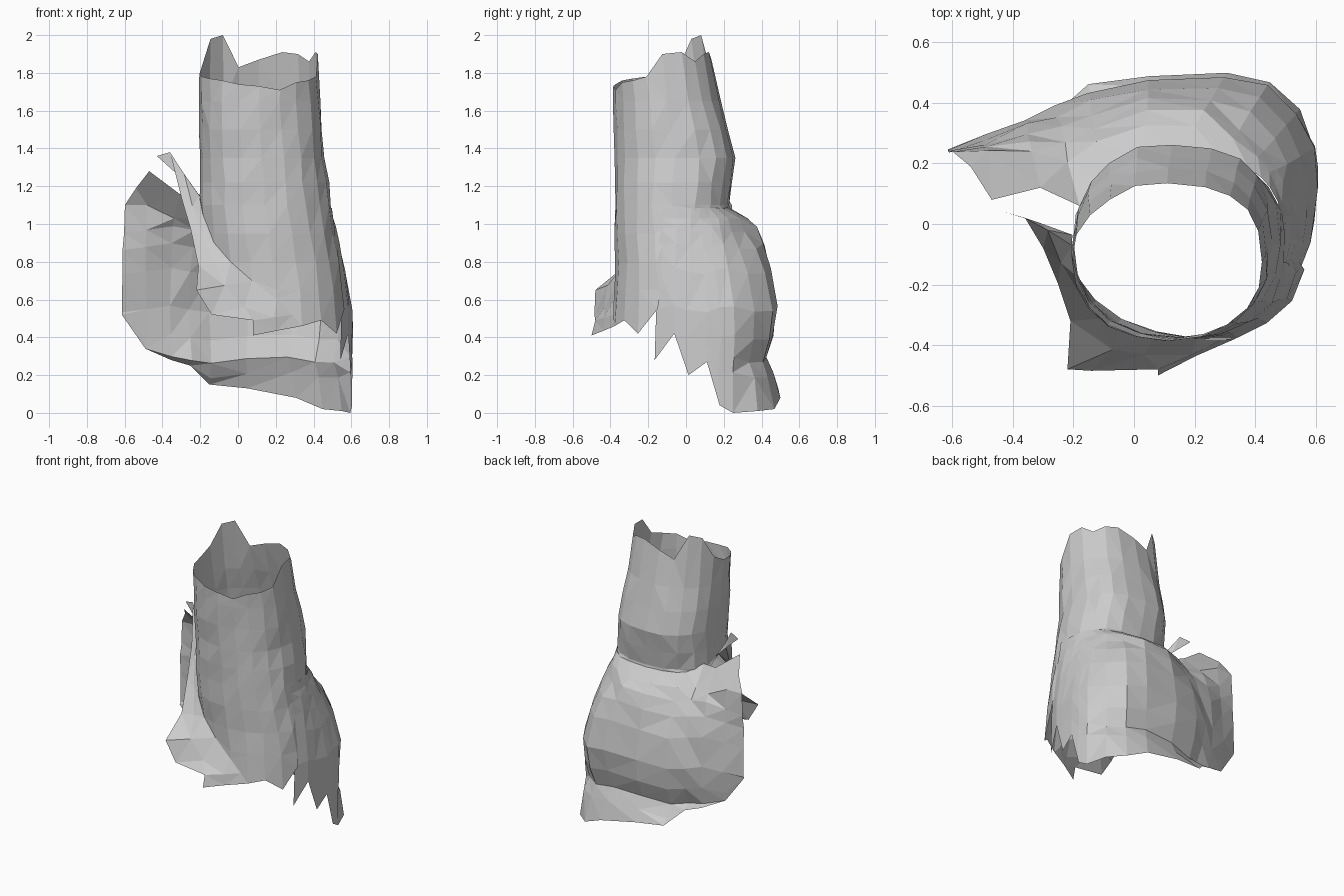
import bpy, bmesh, math, random

if "Cube" in bpy.data.objects:
    bpy.data.objects.remove(bpy.data.objects["Cube"])

random.seed(4)


def sheet(name, rows, closed=False, jitter=0.006):
    """Skin a grid of points as a thin faceted sheet; interior points are roughened."""
    bm = bmesh.new()
    n = len(rows[0])
    grid = []
    for r, row in enumerate(rows):
        j = jitter if 0 < r < len(rows) - 1 else 0
        grid.append([bm.verts.new([c + random.uniform(-j, j) for c in p[:2]] + [p[2]]) for p in row])
    for a, b in zip(grid, grid[1:]):
        for i in range(n if closed else n - 1):
            k = (i + 1) % n
            bm.faces.new((a[i], b[i], b[k], a[k]))
    bmesh.ops.remove_doubles(bm, verts=bm.verts, dist=0.012)
    bmesh.ops.triangulate(bm, faces=bm.faces)
    bmesh.ops.recalc_face_normals(bm, faces=bm.faces)
    mesh = bpy.data.meshes.new(name)
    bm.to_mesh(mesh)
    bm.free()
    bpy.context.collection.objects.link(bpy.data.objects.new(name, mesh))


# Upright tube: extents per height (z, x min, x max, y min, y max)
RINGS = [(2.0, -.20, .42, -.38, .125), (1.8, -.205, .425, -.385, .14),
         (1.6, -.205, .44, -.385, .20), (1.35, -.205, .46, -.38, .265),
         (1.1, -.205, .495, -.378, .23), (.9, -.19, .525, -.375, .25),
         (.7, -.17, .57, -.37, .30), (.4, -.16, .59, -.40, .35)]
N = 20


def tube_point(i, z):
    for a, b in zip(RINGS, RINGS[1:]):
        if z >= b[0] or b is RINGS[-1]:
            f = (a[0] - z) / (a[0] - b[0])
            x0, x1, y0, y1 = [p + (q - p) * f for p, q in zip(a[1:], b[1:])]
            t = 2 * math.pi * i / N
            e = .78 if math.sin(t) > 0 and math.cos(t) > 0 else .92   # fuller back right
            c, s = [math.copysign(abs(v) ** e, v) for v in (math.cos(t), math.sin(t))]
            return ((x0 + x1) / 2 + (x1 - x0) / 2 * c, (y0 + y1) / 2 + (y1 - y0) / 2 * s, z)


# Ragged rim and ragged lower edge, one height per column
TOP = [1.9, 1.91, 1.86, 1.9, 1.91, 1.87, 1.83, 2.0, 1.98, 1.84,
       1.79, 1.78, 1.77, 1.76, 1.74, 1.73, 1.71, 1.75, 1.76, 1.78]
LOW = [1.0] + [1.08] * 9 + [1.15, 1.05, .9, .8, .7, .6, .46, .49, .42, .55]
levels = [2.0, 1.65, 1.5, 1.35, 1.22, 1.1, .95, .8, .65, .3]
rows = [[tube_point(i, TOP[i] if z == 2.0 else max(z, LOW[i])) for i in range(N)] for z in levels]
sheet("upright_tube", rows, closed=True)

# Flap curling outward from the tube's lower front left edge
edge = [(-.43, .04, 1.36), (-.36, .02, 1.38), (-.3, -.08, 1.14), (-.25, -.2, .97),
        (-.21, -.32, .78), (-.22, -.48, .65), (-.14, -.485, .52), (.08, -.48, .49),
        (.08, -.5, .41)]
seam = [tube_point(9.7, 1.15)] + [tube_point(i, LOW[i]) for i in range(10, 16)]
seam += [tube_point(15.6, .52), tube_point(16, .46)]
mid = [[(p + q) / 2 for p, q in zip(a, b)] for a, b in zip(seam, edge)]
sheet("front_flap", [seam, mid, edge])

# Bulging wrap around the back: top seam on the tube, widest outline, lower edge heights
seam = [tube_point(i, 1.085) for i in (-.5, .2, .8, 1.3, 1.9, 2.4, 3, 4, 5, 6, 7.5)]
seam += [(-.18, .06, 1.13), (-.31, .12, 1.16), (-.47, .08, 1.28), (-.54, .19, 1.19)]
wide = [(.545, -.16), (.58, -.07), (.595, .01), (.605, .11), (.605, .18), (.595, .25),
        (.54, .37), (.44, .455), (.3, .49), (.05, .48), (-.15, .44), (-.26, .395),
        (-.36, .345), (-.49, .29), (-.615, .245)]
base = [.28, .42, .2, .27, .04, .0, .01, .02, .08, .13, .15, .25, .28, .34, .52]
power = [2.4, 2.4, 2.4, 2.4, 2.4, 2.3, 2, 1.6, 1.15, 1, 1, .9, .7, .35, .25]
profile = [(1.03, .42), (.97, .58), (.88, .74), (.75, .88), (.55, 1), (.4, .91),
           (.28, .78), (.2, .92), (0, 1.06)]
rows = [seam]
for z, t in profile:
    row = []
    for i, (s, w, low) in enumerate(zip(seam, wide, base)):
        k = t ** power[i] if z > .5 or i > 11 else t
        if z < .5 and i < 6:
            k = 1                          # right side stays full below
        zz = z + (.07 if i > 12 and z > 1 else 0)
        if .15 < z < 1:
            zz += .018 * math.sin(i * 1.7)  # uneven folds
        j = random.uniform(-.008, .008)
        if low >= zz and rows[-1][i][2] <= low:
            row.append(rows[-1][i])        # column already ended at the lower edge
        else:
            row.append((s[0] + (w[0] - s[0]) * k + j * .4, s[1] + (w[1] - s[1]) * k + j,
                        max(zz, low)))
    rows.append(row)
sheet("back_wrap", rows, jitter=0.0)
